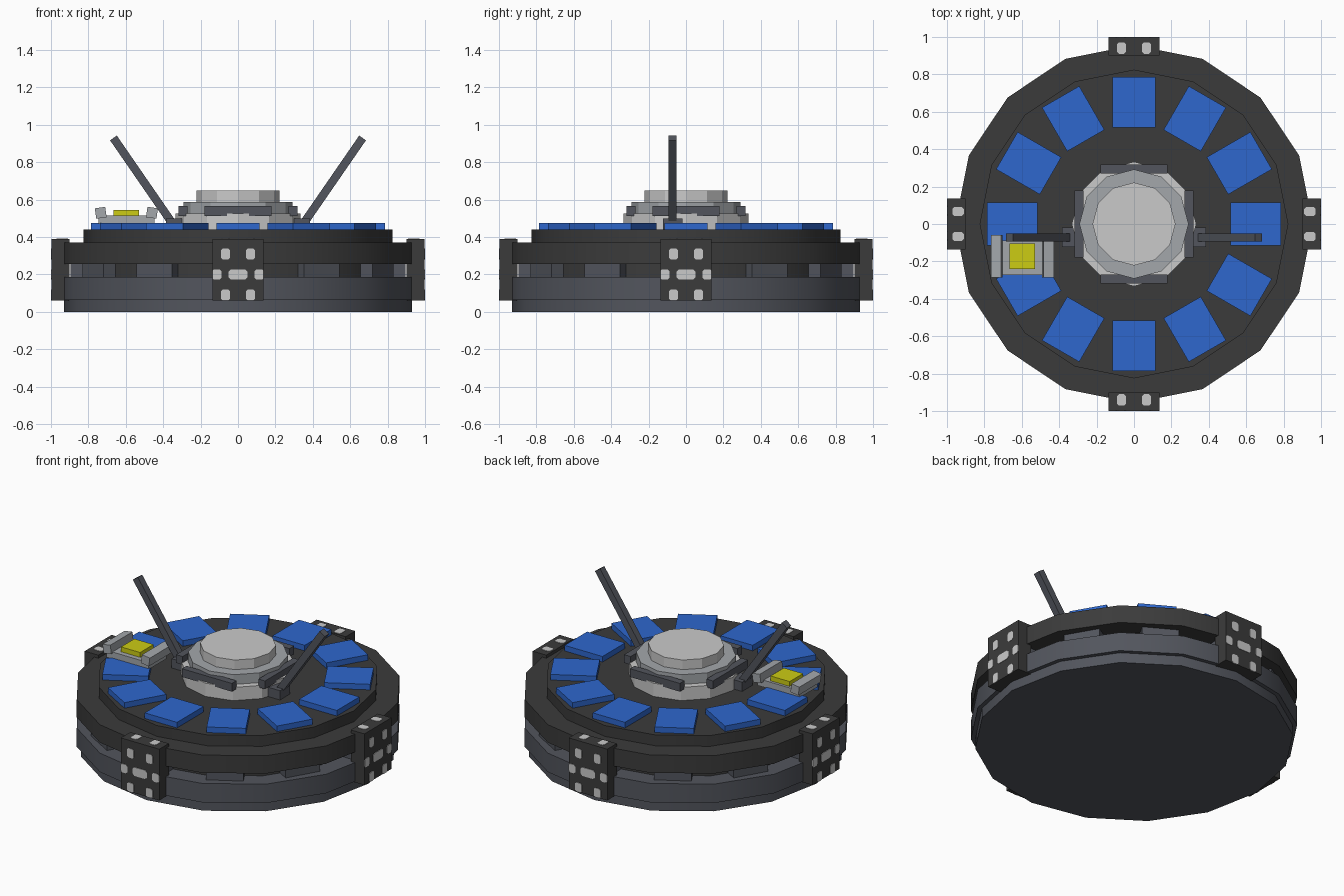
import bpy
import math
from mathutils import Matrix, Vector

default_cube = bpy.data.objects.get("Cube")
if default_cube:
    bpy.data.objects.remove(default_cube, do_unlink=True)


def make_material(name, hex_colour):
    def linear(channel):
        value = channel / 255
        return value / 12.92 if value <= 0.04045 else ((value + 0.055) / 1.055) ** 2.4

    rgba = [linear(c) for c in bytes.fromhex(hex_colour)] + [1]
    material = bpy.data.materials.new(name)
    material.use_nodes = True
    material.diffuse_color = rgba
    material.node_tree.nodes["Principled BSDF"].inputs["Base Color"].default_value = rgba
    return material


charcoal = make_material("charcoal", "3b3b3b")
slate = make_material("slate grey", "52555d")
blue = make_material("panel blue", "2e67cd")
silver = make_material("silver grey", "a3a7ab")
pale = make_material("pale grey", "cacaca")
yellow = make_material("yellow", "cccc14")


def make_object(name, verts, faces, material, matrix=Matrix()):
    mesh = bpy.data.meshes.new(name)
    mesh.from_pydata(verts, [], faces)
    mesh.transform(matrix)
    mesh.materials.append(material)
    obj = bpy.data.objects.new(name, mesh)
    bpy.context.collection.objects.link(obj)
    return obj


def prism(name, outline, low, high, material, matrix=Matrix()):
    """Extrude a counter-clockwise outline from low to high."""
    n = len(outline)
    verts = [(x, y, z) for z in (low, high) for x, y in outline]
    faces = [list(reversed(range(n))), list(range(n, n + n))]
    faces += [[i, (i + 1) % n, (i + 1) % n + n, i + n] for i in range(n)]
    return make_object(name, verts, faces, material, matrix)


def box(name, x, y, z, material, matrix=Matrix()):
    """Box from (low, high) ranges on each axis."""
    outline = [(x[0], y[0]), (x[1], y[0]), (x[1], y[1]), (x[0], y[1])]
    return prism(name, outline, z[0], z[1], material, matrix)


def disc(name, radius, low, high, material, sides=16, smooth=True):
    outline = [(radius * math.cos(math.tau * i / sides), radius * math.sin(math.tau * i / sides))
               for i in range(sides)]
    obj = prism(name, outline, low, high, material)
    if smooth:
        bpy.ops.object.select_all(action="DESELECT")
        bpy.context.view_layer.objects.active = obj
        obj.select_set(True)
        bpy.ops.object.shade_smooth_by_angle(angle=math.radians(29))
    return obj


def spin(degrees):
    return Matrix.Rotation(math.radians(degrees), 4, "Z")


# Stacked body
disc("base_disc", 0.93, 0, 0.065, slate)
disc("lower_ring", 0.956, 0.065, 0.187, slate)
disc("dark_core", 0.84, 0.18, 0.27, charcoal)
disc("upper_ring", 0.956, 0.255, 0.37, charcoal)
disc("top_deck", 0.825, 0.365, 0.44, charcoal)

# Twelve blue panels, each above a spacer block
for i in range(12):
    turn = spin(30 * i)
    box("blue_panel", (0.515, 0.785), (-0.115, 0.115), (0.435, 0.476), blue, turn)
    box("spacer_block", (0.80, 0.895), (-0.11, 0.11), (0.18, 0.26), slate, turn)

# Central hub
disc("hub_base", 0.333, 0.43, 0.525, pale, 12, False)
disc("hub_middle", 0.292, 0.52, 0.588, silver, 12, False)
disc("hub_cap", 0.222, 0.58, 0.65, pale, 12, False)


def stud(width, height, matrix):
    """Thin plate with clipped corners, lying on the local xy plane."""
    w, h, c = width / 2, height / 2, min(width, height) / 5
    outline = [(w - c, -h), (w, c - h), (w, h - c), (w - c, h),
               (c - w, h), (-w, h - c), (-w, c - h), (c - w, -h)]
    prism("clamp_stud", outline, -0.002, 0.003, pale, matrix)


# Four clamps with studs, and the bars round the hub
upright = Matrix.Rotation(math.radians(90), 4, "X")
for i in range(4):
    turn = spin(90 * i)
    box("edge_clamp", (-0.137, 0.137), (-0.997, -0.90), (0.06, 0.39), charcoal, turn)
    front = turn @ Matrix.Translation((0, -0.997, 0)) @ upright
    stud(0.1, 0.056, front @ Matrix.Translation((0, 0.2, 0)))
    for side in (-1, 1):
        for z in (0.09, 0.31):
            stud(0.047, 0.06, front @ Matrix.Translation((side * 0.067, z, 0)))
        stud(0.048, 0.056, front @ Matrix.Translation((side * 0.113, 0.2, 0)))
        stud(0.047, 0.06, turn @ Matrix.Translation((side * 0.067, -0.94, 0.39)))
    box("hub_bar", (-0.178, 0.178), (-0.317, -0.27), (0.512, 0.565), slate, turn)

# Pair of leaning antennas
for side, label in ((1, "left"), (-1, "right")):
    foot = Vector((side * 0.345, -0.072, 0.465))
    tip = Vector((side * 0.666, -0.072, 0.93))
    lean = math.atan2(tip.x - foot.x, tip.z - foot.z)
    place = Matrix.Translation(foot) @ Matrix.Rotation(lean, 4, "Y")
    half = (-0.022, 0.022)
    box(label + "_antenna", half, half, (0, (tip - foot).length), slate, place)
    box(label + "_antenna_foot", (-0.043, 0.043), (-0.052, 0.052), (0.43, 0.5), slate,
        Matrix.Translation((side * 0.343, -0.072, 0)))

# Small device with a yellow button and tilted end rails
device = Matrix.Translation((-0.597, -0.173, 0))
box("device_base", (-0.15, 0.15), (-0.1, 0.085), (0.47, 0.515), silver, device)
box("yellow_button", (-0.068, 0.068), (-0.068, 0.068), (0.51, 0.546), yellow, device)
for side in (-1, 1):
    tilt = (device @ Matrix.Translation((side * 0.137, 0, 0.53))
            @ Matrix.Rotation(math.radians(side * 8), 4, "Y"))
    box("device_rail", (-0.028, 0.028), (-0.113, 0.113), (-0.028, 0.028), silver, tilt)
